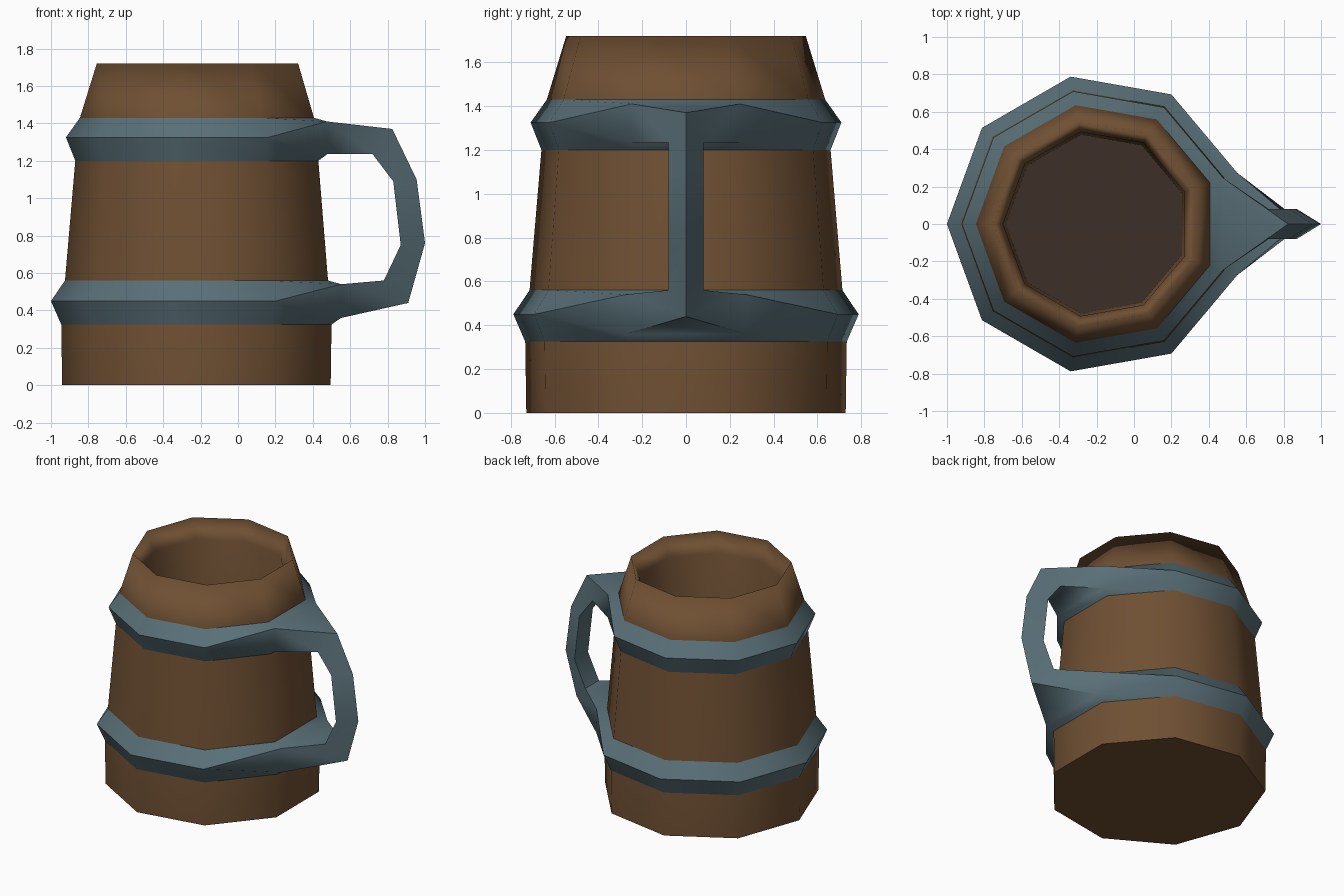
import bpy, bmesh, math
from mathutils import Vector

SIDES = 9
CENTRE_X = -0.2

cube = bpy.data.objects.get("Cube")
if cube:
    bpy.data.objects.remove(cube)


def material(name, rgb):
    m = bpy.data.materials.new(name)
    m.use_nodes = True
    m.diffuse_color = (*rgb, 1)
    m.node_tree.nodes["Principled BSDF"].inputs["Base Color"].default_value = (*rgb, 1)
    return m


wood = material("wood", (0.16, 0.08, 0.033))
metal = material("blue grey metal", (0.1, 0.16, 0.185))
dark = material("dark inside", (0.045, 0.03, 0.02))


def corner(i, radius, z):
    """Corner i of the nine-sided ring; corner 0 lies just past the handle side."""
    a = math.radians(20 + 40 * i)
    return Vector((CENTRE_X + radius * math.cos(a), radius * math.sin(a), z))


def ring(bm, radius, z):
    return [bm.verts.new(corner(i, radius, z)) for i in range(SIDES)]


def bridge(bm, a, b, count=SIDES):
    for i in range(count):
        j = (i + 1) % SIDES
        bm.faces.new((a[i], b[i], b[j], a[j]))


def finish(bm, name, mats, smooth_rule=None):
    """Smooth shading, sharp above 45 degrees unless the rule says otherwise."""
    bm.normal_update()
    for f in bm.faces:
        f.smooth = True
    for e in bm.edges:
        e.smooth = e.calc_face_angle(0) < math.radians(45)
        if smooth_rule and smooth_rule(e):
            e.smooth = True
    me = bpy.data.meshes.new(name)
    bm.to_mesh(me)
    bm.free()
    ob = bpy.data.objects.new(name, me)
    bpy.context.collection.objects.link(ob)
    for m in mats:
        me.materials.append(m)
    return ob


# Tankard body: outside wall, rim, inside wall and floor
profile = [(0.74, 0), (0.745, 0.325), (0.725, 0.56), (0.67, 1.2), (0.645, 1.43),
           (0.555, 1.72), (0.5, 1.58), (0.485, 0.2)]
bm = bmesh.new()
rings = [ring(bm, r, z) for r, z in profile]
for lower, upper in zip(rings, rings[1:]):
    bridge(bm, upper, lower)
bm.faces.new(list(reversed(rings[0])))
bm.faces.new(rings[-1]).material_index = 1
finish(bm, "tankard_body", [wood, dark],
       lambda e: all(v.co.z > 1.7 for v in e.verts))

# Bands: ridged hoops whose handle-side corners split to form a lug
bm = bmesh.new()


def band(top, ridge, bottom, lug_top, lug_bottom):
    t, m, b = ring(bm, *top), ring(bm, *ridge), ring(bm, *bottom)
    lugs = {}
    for i in (0, SIDES - 1):
        upper, lower = m[i], bm.verts.new(m[i].co)
        upper.co.z, lower.co.z = lug_top, lug_bottom
        lugs[i] = (upper, lower)
    low = list(m)
    for i in lugs:
        low[i] = lugs[i][1]
    bridge(bm, t, m)
    bridge(bm, low, b)
    bm.faces.new((m[0], low[0], m[1]))
    bm.faces.new((m[-2], low[-1], m[-1]))
    # The front strip between the lug corners is hidden by the handle root
    return lugs[SIDES - 1], lugs[0]


upper_lug = band((0.645, 1.43), (0.72, 1.325), (0.67, 1.2), 1.41, 1.235)
lower_lug = band((0.725, 0.56), (0.8, 0.45), (0.745, 0.325), 0.54, 0.36)

# Handle: triangular section with an outer ridge and a flat inner face
outer = [(0.825, 1.37), (0.955, 1.1), (1.0, 0.76), (0.91, 0.44)]
inner = [(0.72, 1.235), (0.83, 1.09), (0.87, 0.75), (0.78, 0.56)]
sections = []
for (ox, oz), (ix, iz) in zip(outer, inner):
    sections.append((bm.verts.new((ox, 0, oz)),
                     bm.verts.new((ix, -0.08, iz)),
                     bm.verts.new((ix, 0.08, iz))))
for s, n in zip(sections, sections[1:]):
    for k in range(3):
        j = (k + 1) % 3
        bm.faces.new((s[k], s[j], n[j], n[k]))

# Handle roots: taper from the wide lugs into the handle
(ra, rb), (la, lb) = upper_lug
ridge, right, left = sections[0]
bm.faces.new((ra, ridge, la))
bm.faces.new((rb, lb, left, right))
bm.faces.new((ra, rb, right, ridge))
bm.faces.new((la, ridge, left, lb))
(ra, rb), (la, lb) = lower_lug
ridge, right, left = sections[-1]
bm.faces.new((rb, lb, ridge))
bm.faces.new((ra, right, left, la))
bm.faces.new((ra, rb, ridge, right))
bm.faces.new((la, left, ridge, lb))
bmesh.ops.recalc_face_normals(bm, faces=bm.faces)
finish(bm, "bands_and_handle", [metal])
